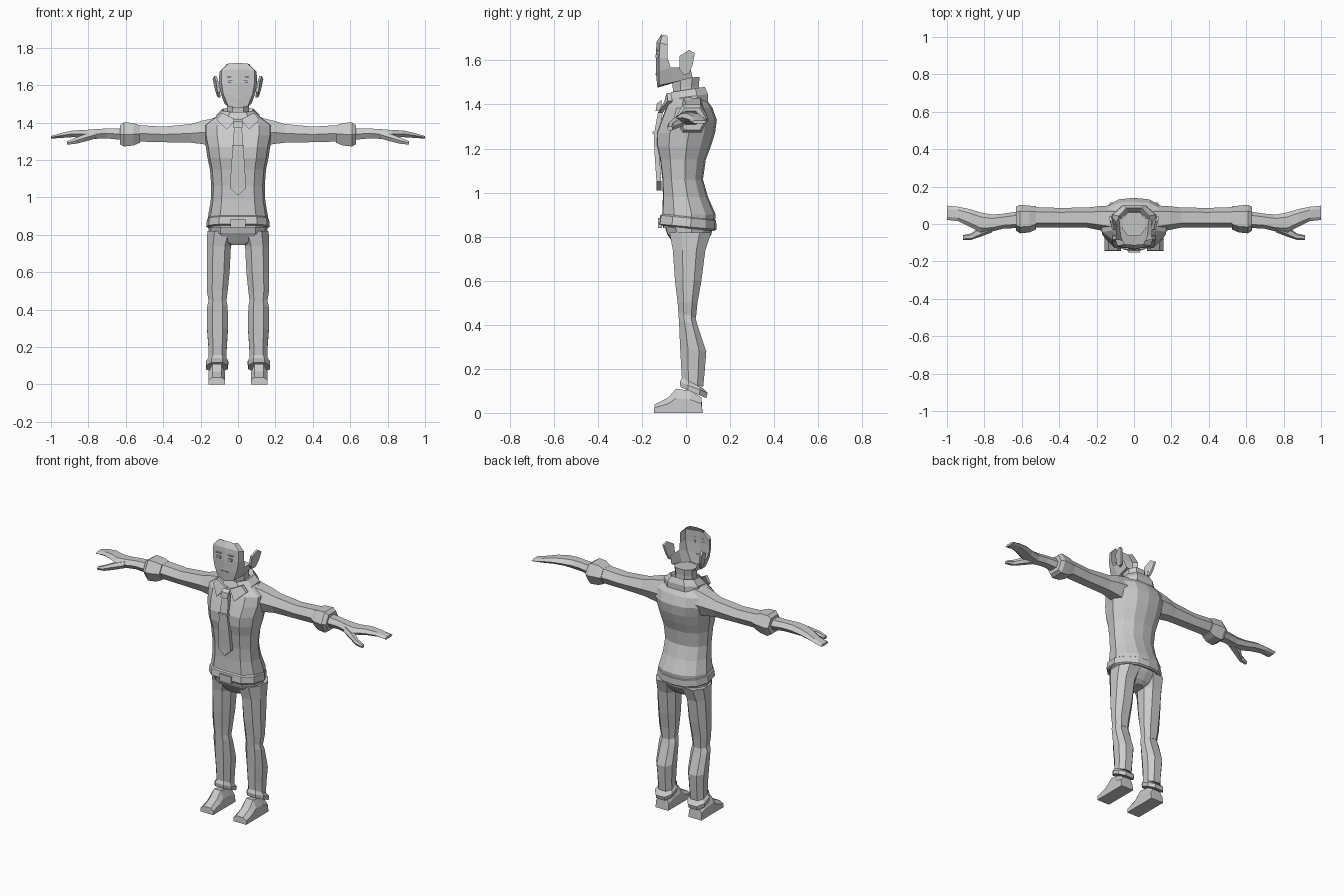
import bpy, bmesh, math

grey = bpy.data.materials.new("grey")
grey.diffuse_color = (0.6, 0.6, 0.6, 1)


def make(name, verts, faces, mirror=False):
    me = bpy.data.meshes.new(name)
    me.from_pydata(verts, [], faces)
    me.materials.append(grey)
    ob = bpy.data.objects.new(name, me)
    bpy.context.collection.objects.link(ob)
    bm = bmesh.new()
    bm.from_mesh(me)
    bmesh.ops.recalc_face_normals(bm, faces=bm.faces)
    bm.to_mesh(me)
    bm.free()
    if mirror:
        ob.modifiers.new("mirror", "MIRROR")
    return ob


def loft(name, rings, mirror=False, caps=True):
    n = len(rings[0])
    verts = [p for r in rings for p in r]
    faces = [(i * n + j, i * n + (j + 1) % n, (i + 1) * n + (j + 1) % n, (i + 1) * n + j)
             for i in range(len(rings) - 1) for j in range(n)]
    if caps:
        faces += [tuple(range(n)), tuple(range(len(verts) - n, len(verts)))]
    return make(name, verts, faces, mirror)


def prism(name, outline, x0, x1, inset=0.0, mirror=False):
    # side outline (y, z) extruded along x
    return loft(name, [[(x, y, z) for y, z in outline] for x in (x0, x1)], mirror)


BODY = [(0, -1), (.6, -.97), (.92, -.55), (1, .1), (.8, .62), (.45, .93), (0, 1)]
BODY += [(-u, v) for u, v in BODY[5:0:-1]]
OCT = [(.5, -1), (1, -.4), (1, .45), (.5, 1), (-.5, 1), (-1, .45), (-1, -.4), (-.5, -1)]
HEX = [(1, 0), (.55, 1), (-.55, 1), (-1, 0), (-.55, -1), (.55, -1)]


def level(sec, z, x0, x1, y0, y1, tilt=0.0):
    # horizontal ring; tilt lowers the back edge
    cx, cy, hx, hy = (x0 + x1) / 2, (y0 + y1) / 2, (x1 - x0) / 2, (y1 - y0) / 2
    return [(cx + u * hx, cy + v * hy, z - tilt * v) for u, v in sec]


def across(sec, x, y0, y1, z0, z1):
    # ring across the arm
    return [(x, (y0 + y1) / 2 + u * (y1 - y0) / 2, (z0 + z1) / 2 + v * (z1 - z0) / 2)
            for u, v in sec]


# Shirt torso: z, half width, front y, back y
torso = [(.84, .162, -.105, .128), (.90, .16, -.108, .135), (.98, .146, -.105, .10),
         (1.06, .143, -.107, .077), (1.15, .15, -.118, .09), (1.21, .163, -.132, .113),
         (1.27, .172, -.133, .132), (1.33, .185, -.112, .14), (1.385, .185, -.09, .12),
         (1.425, .13, -.07, .09), (1.455, .07, -.055, .065)]
loft("shirt", [level(BODY, z, -w, w, a, b) for z, w, a, b in torso])
# Waistband and buckle
loft("waistband", [level(BODY, z, -w, w, a, b, .012) for z, w, a, b in
                   [(.838, .16, -.112, .128), (.845, .17, -.122, .138),
                    (.885, .166, -.117, .137), (.892, .158, -.106, .128)]])
prism("buckle", [(-.128, .84), (-.128, .885), (-.11, .885), (-.11, .84)], -.04, .04)
# Hips
loft("hips", [level(BODY, z, -w, w, a, b) for z, w, a, b in
              [(.745, .05, -.04, .06), (.765, .10, -.055, .085),
               (.81, .155, -.085, .115), (.86, .16, -.10, .125)]])

# Legs: z, inner x, outer x, front y, back y
thigh = [(.82, .012, .164, -.075, .115), (.74, .038, .166, -.06, .088), (.6, .045, .167, -.05, .07),
         (.5, .055, .166, -.038, .052), (.43, .064, .155, -.033, .045)]
shin = [(.455, .064, .155, -.035, .04), (.41, .055, .165, -.032, .052), (.29, .054, .165, -.027, .092),
        (.2, .06, .158, -.022, .085), (.13, .062, .157, -.018, .078)]
loft("thigh", [level(OCT, *r) for r in thigh], True)
loft("shin", [level(OCT, *r, .012) for r in shin], True)
loft("trouser_hem", [level(OCT, *r, .025) for r in
                     [(.135, .062, .157, -.018, .08), (.115, .052, .17, -.028, .098),
                      (.092, .055, .17, -.025, .092)]], True)
# Shoes
upper = [(-.145, 0), (-.143, .038), (-.08, .07), (-.045, .11), (.02, .10), (.07, .07), (.075, 0)]
loft("shoe", [[(x, y, z * k) for y, z in upper] for x, k in
              [(.07, .6), (.088, 1), (.135, 1), (.158, .6)]], True)

# Arms: x, y range, z range
arm = [(.10, -.05, .10, 1.27, 1.43), (.19, -.032, .095, 1.285, 1.41), (.25, -.02, .088, 1.292, 1.392),
       (.4, -.018, .086, 1.295, 1.378), (.52, -.02, .09, 1.298, 1.385), (.56, -.02, .08, 1.305, 1.38)]
loft("sleeve", [across(HEX, *r) for r in arm], True)
loft("sleeve_cuff", [across(HEX, *r) for r in
                     [(.525, -.03, .095, 1.292, 1.385), (.56, -.045, .098, 1.277, 1.398),
                      (.61, -.05, .103, 1.272, 1.40), (.632, -.035, .092, 1.285, 1.385)]], True)
hand = [(.60, -.02, .07, 1.305, 1.37), (.70, -.025, .055, 1.315, 1.368), (.76, -.04, .05, 1.313, 1.365),
        (.82, -.045, .062, 1.318, 1.36), (.88, -.015, .08, 1.322, 1.358), (.94, .015, .092, 1.318, 1.345),
        (1.0, .022, .098, 1.314, 1.328)]
loft("hand", [across(HEX, *r) for r in hand], True)
loft("thumb", [across(HEX, *r) for r in
               [(.76, -.045, .02, 1.315, 1.355), (.82, -.068, -.01, 1.298, 1.338),
                (.87, -.085, -.05, 1.286, 1.318), (.915, -.085, -.06, 1.282, 1.3)]], True)

# Neck and collar
loft("neck", [level(OCT, z, -w, w, a, b, -.006) for z, w, a, b in
              [(1.42, .06, -.055, .06), (1.48, .058, -.06, .058), (1.52, .062, -.065, .062)]])
loft("collar", [level(OCT, z, -w, w, a, b, -.012) for z, w, a, b in
                [(1.40, .12, -.085, .10), (1.435, .115, -.083, .10),
                 (1.468, .082, -.068, .085), (1.44, .066, -.06, .062)]], caps=False)
flap = [(.012, -.098, 1.415), (.085, -.088, 1.452), (.115, -.082, 1.415), (.06, -.127, 1.362)]
loft("collar_flap", [flap, [(x, y + .02, z) for x, y, z in flap]], True)

# Tie: outline (x, y, z) given thickness
half = [(.014, -.118, 1.39), (.022, -.128, 1.36), (.028, -.146, 1.26), (.036, -.143, 1.18),
        (.043, -.134, 1.05)]
front = half + [(0, -.134, 1.01)] + [(-x, y, z) for x, y, z in half[::-1]]
n = len(front)
tv = front + [(x, y + .022, z) for x, y, z in front]
tf = [(i, (i + 1) % n, n + (i + 1) % n, n + i) for i in range(n)]
for i in range(4):
    q = (i, i + 1, n - 2 - i, n - 1 - i)
    tf += [q, tuple(k + n for k in q)]
tf += [(4, 5, 6), (4 + n, 5 + n, 6 + n)]
make("tie", tv, tf)
prism("tie_knot", [(-.112, 1.42), (-.132, 1.405), (-.138, 1.37), (-.11, 1.37)], -.024, .024)
prism("tie_clip", [(-.152, 1.278), (-.152, 1.266), (-.13, 1.266), (-.13, 1.278)], -.032, .032)

# Face shell, open at the back
fv = [(0, -.13, 1.476), (.052, -.122, 1.487), (.072, -.06, 1.50), (.08, .03, 1.522),
      (0, -.136, 1.54), (.078, -.122, 1.55), (.096, -.07, 1.568), (.094, .02, 1.568),
      (0, -.137, 1.61), (.088, -.122, 1.61), (.101, -.083, 1.61),
      (0, -.134, 1.685), (.088, -.118, 1.68), (.10, -.083, 1.67),
      (0, -.112, 1.718), (.05, -.108, 1.716), (.06, -.085, 1.712), (0, -.04, 1.503), (0, .03, 1.522)]
ff = [(i + j, i + j + 1, i + j + 5, i + j + 4) for i in (0,) for j in range(3)]
ff += [(4, 5, 9, 8), (5, 6, 10, 9), (8, 9, 12, 11), (9, 10, 13, 12), (11, 12, 15, 14), (12, 13, 16, 15),
       (0, 1, 2, 17), (2, 3, 18, 17)]
make("face", fv, ff, True)
# Ears
ear = [(-.03, 1.56), (-.03, 1.62), (.015, 1.648), (.04, 1.632), (.03, 1.58), (.015, 1.54), (-.01, 1.535)]
loft("ear", [[(.092 + (z - 1.53) * .14 + max(y, 0) * .4 + t, y, z) for y, z in ear] for t in (0, .013)], True)
# Eyes, brows and mouth
prism("eye", [(-.139, 1.612), (-.139, 1.626), (-.128, 1.626), (-.128, 1.612)], .026, .052, mirror=True)
prism("brow", [(-.137, 1.642), (-.137, 1.647), (-.128, 1.647), (-.128, 1.642)], .022, .058, mirror=True)
prism("mouth", [(-.138, 1.535), (-.138, 1.541), (-.13, 1.541), (-.13, 1.535)], -.022, .022)
